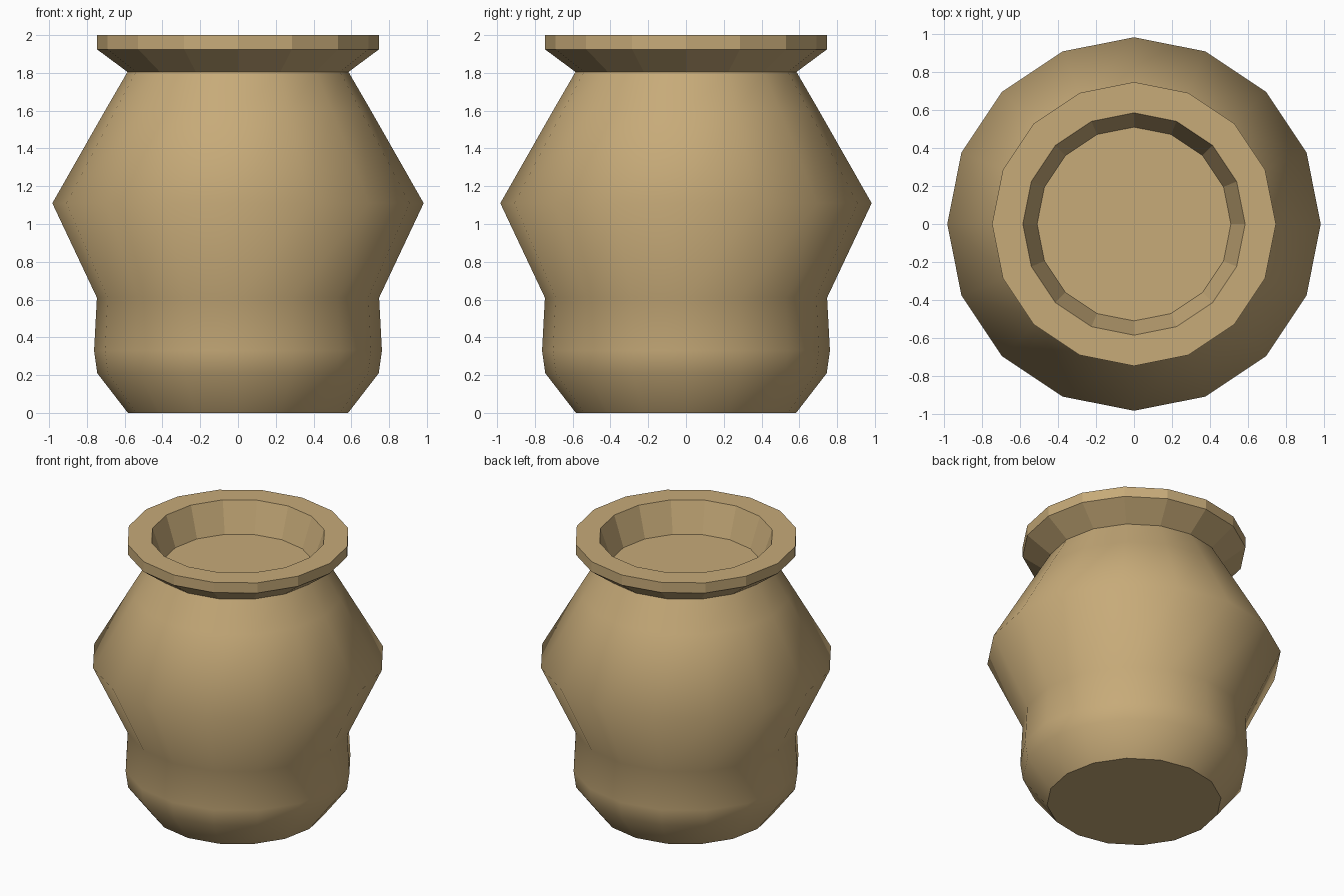
import bpy, bmesh, math

if "Cube" in bpy.data.objects:
    bpy.data.objects.remove(bpy.data.objects["Cube"])

SIDES = 16

clay = bpy.data.materials.new("tan clay")
clay.diffuse_color = (0.57, 0.405, 0.19, 1)
clay.use_nodes = True
clay.node_tree.nodes["Principled BSDF"].inputs["Base Color"].default_value = clay.diffuse_color


def lathe(name, profile, smooth, cap_start=False, cap_end=False):
    """Spin a (radius, z) profile, listed outside-upward, around z."""
    bm = bmesh.new()
    rings = []
    for r, z in profile:
        rings.append([bm.verts.new((r * math.cos(math.tau * i / SIDES),
                                    r * math.sin(math.tau * i / SIDES), z))
                      for i in range(SIDES)])
    for a, b in zip(rings, rings[1:]):
        for i in range(SIDES):
            j = (i + 1) % SIDES
            bm.faces.new((a[i], a[j], b[j], b[i])).smooth = smooth
    # flat caps keep their edges sharp
    if cap_start:
        bm.faces.new(rings[0][::-1]).smooth = False
    if cap_end:
        bm.faces.new(rings[-1]).smooth = False
    mesh = bpy.data.meshes.new(name)
    bm.to_mesh(mesh)
    bm.free()
    mesh.materials.append(clay)
    obj = bpy.data.objects.new(name, mesh)
    bpy.context.collection.objects.link(obj)
    return obj


# Smooth belly with a pinched waist and flat base
lathe("pot_body", [(0.583, 0), (0.745, 0.21), (0.762, 0.33), (0.747, 0.61),
                   (0.983, 1.11), (0.704, 1.60), (0.585, 1.805)],
      True, cap_start=True)

# Faceted flared rim with a shallow recess inside the mouth
lathe("pot_rim", [(0.585, 1.805), (0.747, 1.925), (0.747, 2.0),
                  (0.585, 2.0), (0.51, 1.78)],
      False, cap_end=True)
